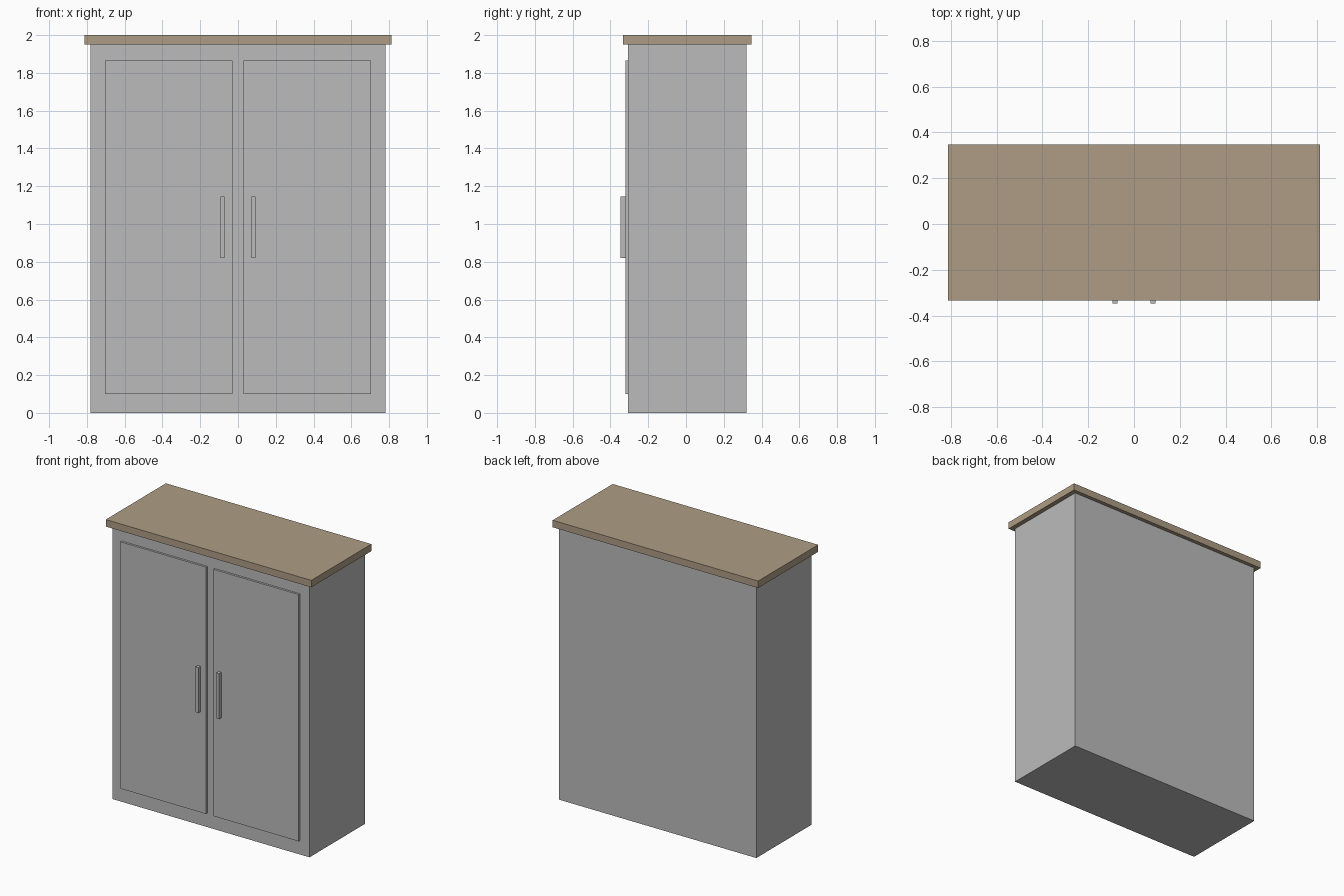
import bpy

if "Cube" in bpy.data.objects:
    bpy.data.objects.remove(bpy.data.objects["Cube"])


def material(name, color):
    m = bpy.data.materials.new(name)
    m.diffuse_color = (*color, 1.0)
    m.use_nodes = True
    m.node_tree.nodes["Principled BSDF"].inputs["Base Color"].default_value = m.diffuse_color
    return m


def box(name, lo, hi, mat):
    """Axis-aligned box between two corners."""
    size = [b - a for a, b in zip(lo, hi)]
    center = [(a + b) / 2 for a, b in zip(lo, hi)]
    bpy.ops.mesh.primitive_cube_add(size=1, location=center)
    ob = bpy.context.object
    ob.name = name
    ob.scale = size
    bpy.ops.object.transform_apply(location=False, rotation=False, scale=True)
    ob.data.materials.append(mat)
    return ob


grey = material("grey_paint", (0.5, 0.5, 0.5))
wood = material("light_wood", (0.42, 0.335, 0.235))

FRONT = -0.306       # front plane of the carcass
DOOR_FRONT = -0.321  # front plane of the doors

# Carcass and overhanging top board
box("cabinet_body", (-0.78, FRONT, 0.0), (0.78, 0.319, 1.95), grey)
box("top_board", (-0.813, -0.333, 1.95), (0.813, 0.346, 2.0), wood)

# Mirrored pair of doors with bar handles near the middle
for side, s in (("left", -1), ("right", 1)):
    x0, x1 = sorted((s * 0.029, s * 0.705))
    box(side + "_door", (x0, DOOR_FRONT, 0.10), (x1, FRONT, 1.865), grey)
    x0, x1 = sorted((s * 0.071, s * 0.093))
    box(side + "_handle", (x0, -0.346, 0.82), (x1, DOOR_FRONT, 1.145), grey)
